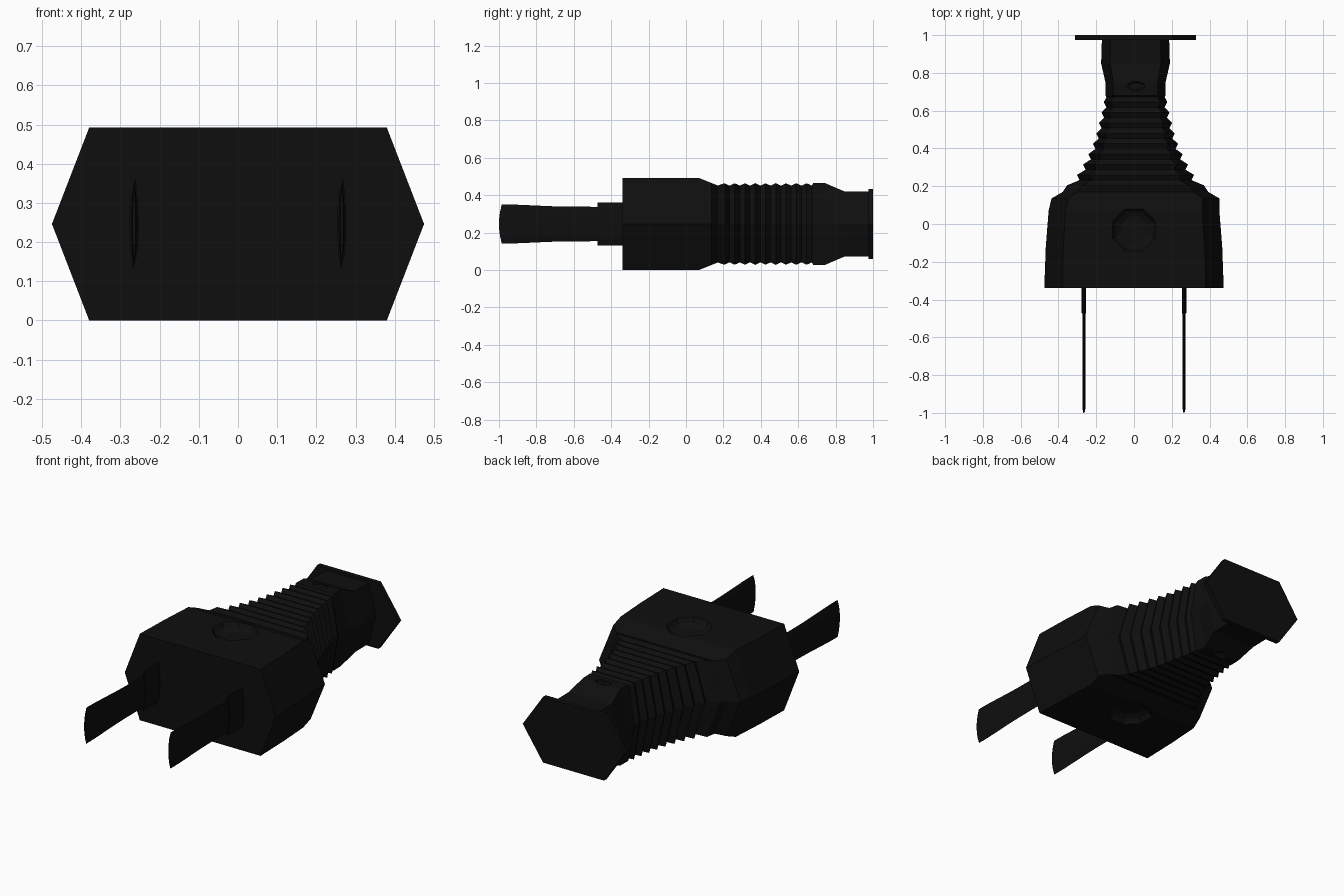
import bpy, bmesh, math

if "Cube" in bpy.data.objects:
    bpy.data.objects.remove(bpy.data.objects["Cube"])

MID = 0.246  # height of the centre line

black = bpy.data.materials.new("black plastic")
black.use_nodes = True
colour = (0.0045, 0.0045, 0.0045, 1)
black.diffuse_color = colour
black.node_tree.nodes["Principled BSDF"].inputs["Base Color"].default_value = colour


def loft(name, rings):
    """Skin a list of equal-length point rings and cap both ends."""
    bm = bmesh.new()
    loops = [[bm.verts.new(p) for p in ring] for ring in rings]
    n = len(loops[0])
    for a, b in zip(loops, loops[1:]):
        for i in range(n):
            j = (i + 1) % n
            bm.faces.new((a[i], a[j], b[j], b[i]))
    bm.faces.new(loops[0])
    bm.faces.new(loops[-1])
    bmesh.ops.recalc_face_normals(bm, faces=bm.faces)
    mesh = bpy.data.meshes.new(name)
    bm.to_mesh(mesh)
    bm.free()
    mesh.materials.append(black)
    obj = bpy.data.objects.new(name, mesh)
    bpy.context.collection.objects.link(obj)
    return obj


def hexagon(y, w, h, ratio=0.78, cx=0.0):
    c = w * ratio
    return [(cx + x, y, MID + z) for x, z in
            ((-w, 0), (-c, h), (c, h), (w, 0), (c, -h), (-c, -h))]


# Body: wide grip, shoulder, ribbed strain relief and flared neck
rings = [hexagon(-0.34, 0.475, MID, 0.8), hexagon(-0.12, 0.467, MID, 0.8),
         hexagon(0.07, 0.452, MID, 0.8), hexagon(0.135, 0.445, 0.22, 0.8, 0.008),
         hexagon(0.17, 0.385, 0.206, 0.8, 0.008)]
rib_widths = [0.362, 0.31, 0.278, 0.25, 0.226, 0.208, 0.193, 0.18, 0.168]
for i, w in enumerate(rib_widths):
    y = 0.205 + 0.055 * i
    after = rib_widths[min(i + 1, 8)]
    rings.append(hexagon(y, w, 0.218, 0.78, 0.008))
    rings.append(hexagon(y + 0.0275, min(w, after) - 0.014, 0.205, 0.78, 0.008))
for y, w, h in ((0.68, 0.16, 0.218), (0.745, 0.158, 0.218),
                (0.85, 0.182, 0.173), (0.98, 0.178, 0.173)):
    rings.append(hexagon(y, w, h, 0.74, 0.008))
body = loft("plug_body", rings)

# End flange
loft("end_flange", [hexagon(0.975, 0.32, 0.187, 0.6, 0.008),
                    hexagon(1.0, 0.32, 0.187, 0.6, 0.008)])


def cut(name, x, y, side, top, levels, stretch=1.0, sides=8):
    """Carve a recess from radius/depth levels on the upper or lower side."""
    rs = []
    for r, depth in levels:
        z = MID + side * (top - depth)
        rs.append([(x + r * math.cos((k + 0.5) * math.tau / sides),
                    y + r * stretch * math.sin((k + 0.5) * math.tau / sides), z)
                   for k in range(sides)])
    tool = loft(name, rs)
    tool.hide_render = True
    tool.hide_viewport = True
    mod = body.modifiers.new(name, "BOOLEAN")
    mod.object = tool
    mod.operation = "DIFFERENCE"
    mod.solver = "EXACT"


# Finger dimples and small cord slots on both sides
for label, side in (("upper", 1), ("lower", -1)):
    cut(label + "_dimple_cutter", 0, -0.03, side, MID,
        [(0.122, -0.02), (0.122, 0), (0.105, 0.025), (0.075, 0.04)])
    cut(label + "_slot_cutter", 0.01, 0.73, side, 0.218,
        [(0.05, -0.02), (0.05, 0.012), (0.035, 0.02)], 0.5)

# Bake the cuts and drop the cutters
bpy.context.view_layer.update()
baked = bpy.data.meshes.new_from_object(
    body.evaluated_get(bpy.context.evaluated_depsgraph_get()))
tools = [m.object for m in body.modifiers]
body.modifiers.clear()
body.data = baked
for t in tools:
    bpy.data.objects.remove(t)


def blade_section(y, half, thick, x, bulge):
    """Lens-shaped section; the middle reaches further forward by bulge."""
    pts = []
    for s in (1, -1):
        for k in range(6):
            t = s * (1 - k / 3)
            pts.append((x + s * thick * (1 - 0.75 * t * t),
                        y - bulge * (1 - t * t), MID + half * t))
    return pts


# Contact blades with a wider root
for label, x in (("left", 0.265), ("right", -0.265)):
    loft(label + "_blade", [
        blade_section(y, half, t, x, b) for y, half, t, b in
        ((-0.33, 0.115, 0.012, 0), (-0.472, 0.115, 0.012, 0),
         (-0.474, 0.092, 0.008, 0), (-0.64, 0.093, 0.008, 0),
         (-0.72, 0.095, 0.008, 0), (-0.9, 0.103, 0.008, 0),
         (-0.96, 0.104, 0.008, 0.015), (-0.985, 0.104, 0.004, 0.015))])
